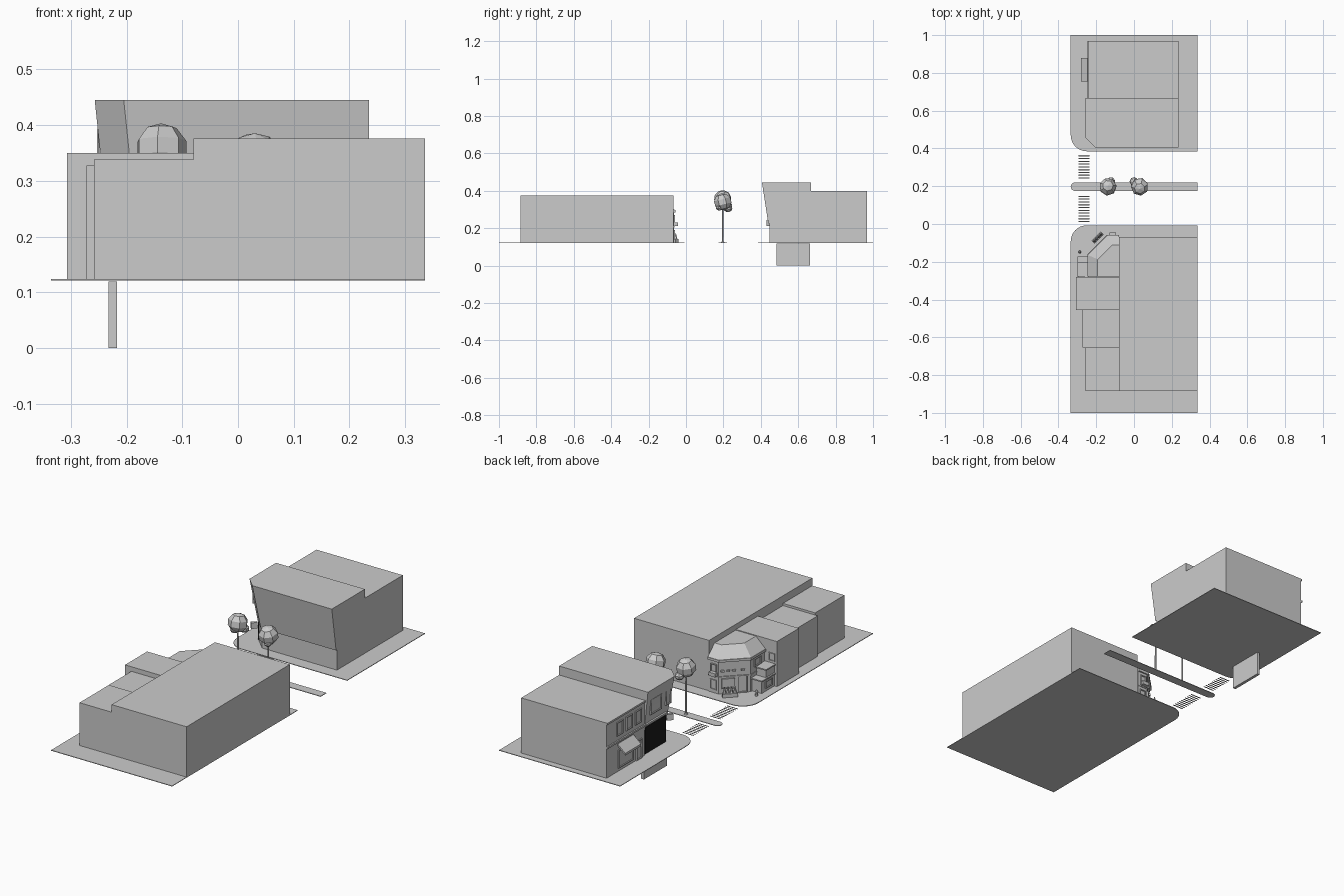
import bpy, bmesh, math, random
from mathutils import Matrix, Vector

if "Cube" in bpy.data.objects:
    bpy.data.objects.remove(bpy.data.objects["Cube"])

random.seed(4)
G = 0.124   # street level


def finish(name, bm, color=None):
    bmesh.ops.recalc_face_normals(bm, faces=bm.faces[:])
    me = bpy.data.meshes.new(name)
    bm.to_mesh(me)
    bm.free()
    ob = bpy.data.objects.new(name, me)
    bpy.context.collection.objects.link(ob)
    if color:
        mat = bpy.data.materials.new(name + "_paint")
        mat.diffuse_color = color
        mat.use_nodes = True
        mat.node_tree.nodes["Principled BSDF"].inputs["Base Color"].default_value = mat.diffuse_color
        me.materials.append(mat)
    return ob


def box(name, x, y, z, color=None):
    """Box from (min, max) ranges."""
    bm = bmesh.new()
    bmesh.ops.create_cube(bm, size=1)
    for v in bm.verts:
        v.co = [r[0] + (c + 0.5) * (r[1] - r[0]) for r, c in zip((x, y, z), v.co)]
    return finish(name, bm, color)


def loft(name, sections):
    """Closed solid through a list of (outline, z)."""
    bm = bmesh.new()
    rings = [[bm.verts.new((x, y, z)) for x, y in pts] for pts, z in sections]
    bm.faces.new(rings[0])
    bm.faces.new(rings[-1])
    n = len(rings[0])
    for a, b in zip(rings, rings[1:]):
        for i in range(n):
            bm.faces.new((a[i], a[(i + 1) % n], b[(i + 1) % n], b[i]))
    return finish(name, bm)


def arc(cx, cy, r, a0, a1, n=8):
    return [(cx + r * math.cos(math.radians(a0 + (a1 - a0) * i / n)),
             cy + r * math.sin(math.radians(a0 + (a1 - a0) * i / n))) for i in range(n + 1)]


def wall_part(name, pos, angle, w, h, d=0.008, recess=False):
    """Box on a wall, facing along local -y turned by angle; optional recessed pane."""
    bm = bmesh.new()
    bmesh.ops.create_cube(bm, size=1, matrix=Matrix.Diagonal((w, d, h, 1)))
    if recess:
        bm.normal_update()
        f = [f for f in bm.faces if f.normal.y < -0.9]
        bmesh.ops.inset_individual(bm, faces=f, thickness=0.006)
        r = bmesh.ops.extrude_discrete_faces(bm, faces=f)
        for v in r["faces"][0].verts:
            v.co.y += d * 0.7
    bm.transform(Matrix.Translation(pos) @ Matrix.Rotation(math.radians(angle), 4, "Z"))
    return finish(name, bm)


def cone(name, pos, r1, r2, h, seg=6):
    bm = bmesh.new()
    bmesh.ops.create_cone(bm, cap_ends=True, segments=seg, radius1=r1, radius2=r2, depth=h,
                          matrix=Matrix.Translation((pos[0], pos[1], pos[2] + h / 2)))
    return finish(name, bm)


def blob(name, pos, r, squash=1.0):
    bm = bmesh.new()
    bmesh.ops.create_uvsphere(bm, u_segments=7, v_segments=5, radius=r)
    bm.transform(Matrix.Translation(pos) @ Matrix.Rotation(random.uniform(-.3, .3), 4, "X")
                 @ Matrix.Rotation(random.uniform(0, 3), 4, "Z") @ Matrix.Diagonal((1, 1, squash, 1)))
    return finish(name, bm)


# Pavements and median
E = 0.335
south = [(-E, -1), (E, -1), (E, -0.007)] + arc(-E + 0.085, -0.092, 0.085, 90, 180)
north = [(E, 0.385), (E, 1), (-E, 1)] + arc(-E + 0.085, 0.47, 0.085, 180, 270)
median = [(E, 0.175), (E, 0.22)] + arc(-E + 0.0225, 0.1975, 0.0225, 90, 270)
for nm, pts in (("south_pavement", south), ("north_pavement", north), ("median", median)):
    loft(nm, [(pts, G - 0.003), (pts, G)])

# Crosswalk stripes
for start, count in ((0.01, 10), (0.24, 9)):
    for i in range(count):
        y = start + i * 0.0148
        box("crosswalk_stripe", (-0.295, -0.236), (y, y + 0.006), (G - 0.003, G - 0.002))

# South block
box("large_building", (-0.08, E), (-0.885, -0.068), (G, 0.376))
box("shop_block_a", (-0.258, -0.08), (-0.885, -0.653), (G, 0.338))
box("shop_block_b", (-0.272, -0.08), (-0.653, -0.455), (G, 0.327))
box("shop_block_c", (-0.307, -0.08), (-0.455, -0.28), (G, 0.35))

# Corner shop with chamfered corner and hipped roof


def corner(o, c=0.105):
    x0, y1 = -0.24 + o, -0.064 - o
    return [(-0.08, -0.279), (-0.08, y1), (x0 + c, y1), (x0, y1 - c), (x0, -0.279)]


loft("corner_shop", [(corner(0), G), (corner(0), 0.29)])
loft("corner_shop_cornice", [(corner(-0.007), 0.285), (corner(-0.007), 0.297)])
loft("corner_shop_band", [(corner(-0.003), 0.205), (corner(-0.003), 0.211)])
loft("corner_shop_roof", [(corner(-0.005), 0.297), (corner(0.048, 0.075), 0.347)])

# Corner shop openings: the chamfer runs from c1 to c2
c1, c2 = Vector((-0.135, -0.064, 0)), Vector((-0.24, -0.169, 0))
out = Vector((-1, 1, 0)).normalized() * 0.003


def on_chamfer(t, z):
    return c1.lerp(c2, t) + out + Vector((0, 0, z))


wall_part("corner_door", on_chamfer(0.76, 0.168), -135, 0.042, 0.085, recess=True)
wall_part("corner_window", on_chamfer(0.3, 0.175), -135, 0.06, 0.05, recess=True)
for t in (0.12, 0.3, 0.48, 0.76):
    wall_part("wall_lamp", on_chamfer(t, 0.238), -135, 0.016, 0.008)
wall_part("back_window", (-0.11, -0.062, 0.242), 180, 0.034, 0.055, recess=True)
wall_part("back_window_box", (-0.113, -0.055, 0.222), 180, 0.036, 0.018, 0.022)
wall_part("back_lower_window", (-0.107, -0.063, 0.165), 180, 0.034, 0.05, recess=True)
wall_part("side_window", (-0.242, -0.22, 0.258), -90, 0.05, 0.04, recess=True)

# Side kiosk with two stepped canopies
box("kiosk_base", (-0.293, -0.24), (-0.28, -0.18), (G, 0.185))
box("kiosk_lower_canopy", (-0.3, -0.24), (-0.28, -0.172), (0.185, 0.191))
box("kiosk_upper", (-0.293, -0.24), (-0.28, -0.213), (0.191, 0.23))
box("kiosk_upper_canopy", (-0.3, -0.24), (-0.28, -0.205), (0.23, 0.236))
wall_part("kiosk_window", (-0.294, -0.235, 0.157), -90, 0.055, 0.036, recess=True)
wall_part("block_c_window", (-0.28, -0.279, 0.266), 180, 0.034, 0.04, recess=True)

# Planter with small conical shrubs, and hydrant
wall_part("planter", (-0.192, -0.072, G + 0.009), -135, 0.07, 0.018, 0.022)
for i in range(4):
    s = (i - 1.5) * 0.0115
    cone("planter_shrub", (-0.192 + s, -0.072 + s, G + 0.018), 0.009, 0.001, 0.032)
cone("hydrant", (-0.287, -0.148, G), 0.007, 0.005, 0.022, 8)
cone("hydrant_cap", (-0.287, -0.148, G + 0.022), 0.008, 0.002, 0.008, 8)

# North block: rear house with cornice, windows and awning
box("rear_house", (-0.238, 0.235), (0.668, 0.968), (G, 0.4))
box("rear_house_cornice", (-0.245, -0.238), (0.668, 0.968), (0.272, 0.281))
box("rear_house_parapet", (-0.243, -0.238), (0.668, 0.968), (0.391, 0.4))
for y in (0.865, 0.793, 0.72):
    wall_part("rear_house_window", (-0.24, y, 0.338), -90, 0.048, 0.068, recess=True)
wall_part("shop_front", (-0.24, 0.818, 0.185), -90, 0.12, 0.09, recess=True)
wall_part("rear_house_door", (-0.24, 0.715, 0.172), -90, 0.045, 0.096, recess=True)
bm = bmesh.new()
prof = [(-0.238, 0.262), (-0.28, 0.226), (-0.28, 0.215), (-0.238, 0.252)]
bm.faces.new([bm.verts.new((x, 0.755, z)) for x, z in prof])
r = bmesh.ops.extrude_face_region(bm, geom=bm.faces[:])
bmesh.ops.translate(bm, vec=(0, 0.125, 0),
                    verts=[v for v in r["geom"] if isinstance(v, bmesh.types.BMVert)])
finish("awning", bm)

# North corner house: recessed ground floor, flared upper floor


def flare(x, y, c=0.052):
    return [(x, 0.668), (x, y + c), (x + c, y), (0.235, y), (0.235, 0.668)]


loft("corner_house_base", [(flare(-0.232, 0.447), G), (flare(-0.232, 0.447), 0.23)])
loft("corner_house_upper", [(flare(-0.234, 0.44), 0.225), (flare(-0.257, 0.406), 0.445)])
box("dark_shopfront", (-0.24, -0.23), (0.5, 0.664), (G + 0.006, 0.262), (0.01, 0.01, 0.01, 1))
box("corner_house_ledge", (-0.249, -0.23), (0.5, 0.668), (0.272, 0.281))
wall_part("corner_house_window", (-0.249, 0.595, 0.355), -90, 0.085, 0.075, recess=True)
wall_part("corner_house_window", (-0.2475, 0.495, 0.355), -90, 0.04, 0.075, recess=True)
wall_part("hanging_sign", (-0.222, 0.445, 0.228), -45, 0.014, 0.03, 0.03)

# Panel below the north pavement
box("lower_panel", (-0.232, -0.217), (0.483, 0.664), (0, 0.119))

# Trees on the median
for x, top, side in ((-0.138, 0.405, 0.016), (0.03, 0.388, -0.03)):
    cone("tree_base", (x, 0.197, G), 0.009, 0.006, 0.006, 8)
    cone("tree_trunk", (x, 0.197, G), 0.0045, 0.003, top - 0.04 - G)
    blob("tree_crown", (x, 0.197, top - 0.047), 0.048, 0.95)
    blob("tree_clump", (x + side, 0.225, top - 0.083), 0.024, 0.8)
    blob("tree_clump", (x - side * 0.4, 0.178, top - 0.078), 0.02, 0.8)
